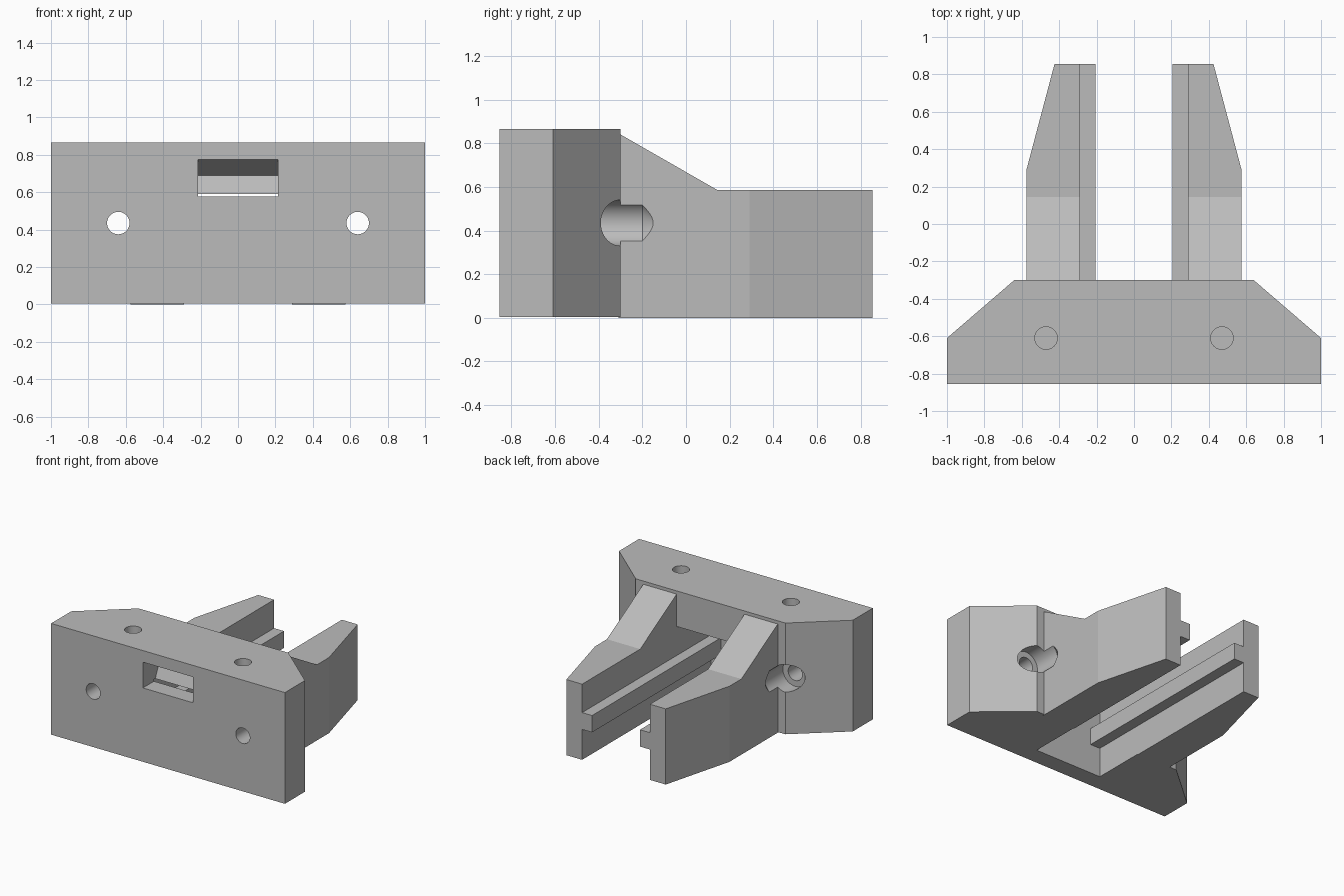
import bpy, bmesh, math
from mathutils import Matrix, Vector

cube = bpy.data.objects.get("Cube")
if cube:
    bpy.data.objects.remove(cube, do_unlink=True)

grey = bpy.data.materials.new("plain_grey")
grey.use_nodes = True
colour = (0.5, 0.5, 0.5, 1)
grey.diffuse_color = colour
grey.node_tree.nodes["Principled BSDF"].inputs["Base Color"].default_value = colour


def finish(bm, name):
    bmesh.ops.recalc_face_normals(bm, faces=bm.faces)
    mesh = bpy.data.meshes.new(name)
    bm.to_mesh(mesh)
    bm.free()
    mesh.materials.append(grey)
    obj = bpy.data.objects.new(name, mesh)
    bpy.context.collection.objects.link(obj)
    return obj


def prism(name, outline, low, high, axis="z"):
    """Extrude an (x, y) outline along z, or a (y, z) outline along x."""
    def place(p, h):
        return (p[0], p[1], h) if axis == "z" else (h, p[0], p[1])
    bm = bmesh.new()
    face = bm.faces.new([bm.verts.new(place(p, low)) for p in outline])
    new = bmesh.ops.extrude_face_region(bm, geom=[face])["geom"]
    move = Vector(place((0, 0), high - low))
    bmesh.ops.translate(bm, vec=move, verts=[v for v in new if isinstance(v, bmesh.types.BMVert)])
    return finish(bm, name)


def box(name, x, y, z):
    return prism(name, [(x[0], y[0]), (x[1], y[0]), (x[1], y[1]), (x[0], y[1])], *z)


def lathe(name, profile, matrix):
    """Turn a (radius, height) profile around z, then place it."""
    bm = bmesh.new()
    verts = [bm.verts.new((r, 0, h)) for r, h in profile]
    edges = [bm.edges.new(pair) for pair in zip(verts, verts[1:])]
    bmesh.ops.spin(bm, geom=verts + edges, cent=(0, 0, 0), axis=(0, 0, 1),
                   angle=math.tau, steps=48)
    bmesh.ops.remove_doubles(bm, verts=bm.verts, dist=0.0001)
    bm.transform(matrix)
    return finish(bm, name)


def boolean(obj, tool, operation="DIFFERENCE", keep=False):
    tool.hide_render = True
    mod = obj.modifiers.new("cut", "BOOLEAN")
    mod.operation, mod.object, mod.solver = operation, tool, "EXACT"
    bpy.context.view_layer.objects.active = obj
    bpy.ops.object.modifier_apply(modifier=mod.name)
    if not keep:
        bpy.data.objects.remove(tool, do_unlink=True)


# Mounting block with chamfered rear corners
block = prism("mounting_block", [(-1, -.855), (1, -.855), (1, -.61), (.64, -.3),
                                 (-.64, -.3), (-1, -.61)], .005, .865)

# Rear channel and the tilted window into it
boolean(block, box("channel_cutter", (-.29, .29), (-.72, -.2), (-.1, .59)))
boolean(block, prism("window_cutter", [(-.9, .775), (-.855, .775), (-.66, .69),
                                       (-.705, .585), (-.705, .576), (-.9, .576)],
                     -.215, .215, "x"))

parts = [block]
for side, label in ((1, "left"), (-1, "right")):
    # Side arm: stepped side profile trimmed to a tapering plan
    inner, outer = sorted((side * .29, side * .575))
    arm = prism(label + "_arm", [(-.31, 0), (.855, 0), (.855, .585), (.145, .585),
                                 (-.3, .84), (-.31, .84)], inner, outer, "x")
    taper = prism("taper_cutter", [(side * x, y) for x, y in
                                   ((.575, .29), (.425, .855), (.399, .953), (.8, .953), (.8, .29))],
                  -.1, 1)
    boolean(arm, taper)

    # Guide rail along the inside of the arm and channel
    rail = box(label + "_rail", sorted((side * .205, side * .295)), (-.725, .855), (.235, .365))

    # Counterbored bolt hole, running front to back
    turn = Matrix.Translation((side * .64, 0, .435)) @ Matrix.Rotation(-math.pi / 2, 4, "X")
    bolt = lathe("bolt_cutter", [(0, -.95), (.06, -.95), (.06, -.42), (.105, -.42),
                                 (.105, -.2), (0, -.07)], turn)
    boolean(block, bolt, keep=True)
    boolean(arm, bolt)

    # Blind hole in the top
    boolean(block, lathe("pin_cutter", [(0, -.25), (.06, -.25), (.06, .1), (0, .1)],
                         Matrix.Translation((side * .47, -.61, .865))))
    parts += [arm, rail]

# Smooth bores, crisp edges
for part in parts:
    bpy.ops.object.select_all(action="DESELECT")
    part.select_set(True)
    bpy.context.view_layer.objects.active = part
    bpy.ops.object.shade_smooth_by_angle(angle=math.radians(12))
